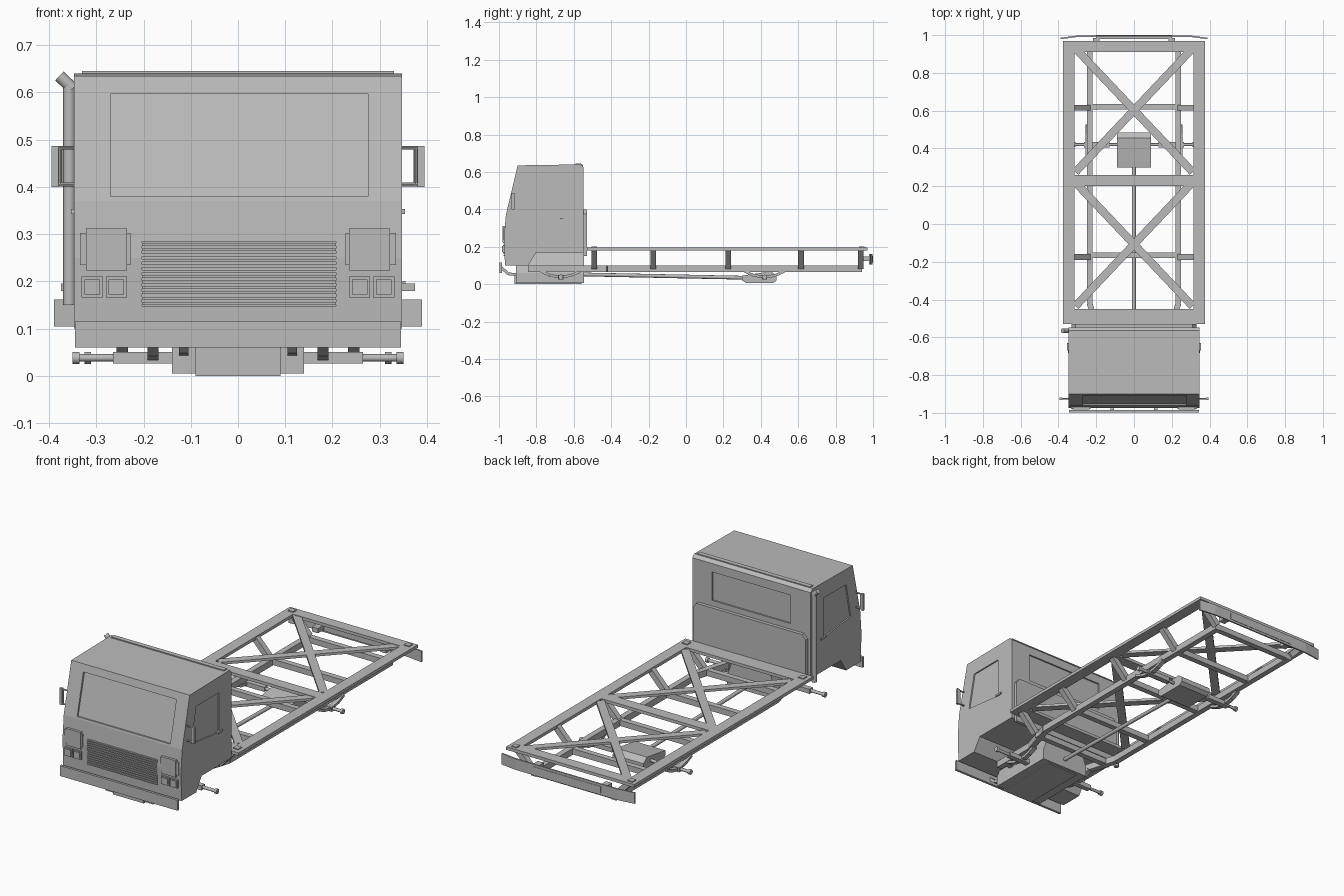
import bpy, bmesh, math
from mathutils import Vector, Matrix

old = bpy.data.objects.get("Cube")
if old:
    bpy.data.objects.remove(old, do_unlink=True)

grey = bpy.data.materials.new("plain grey")
grey.use_nodes = True
grey.diffuse_color = (0.5, 0.5, 0.5, 1)
grey.node_tree.nodes["Principled BSDF"].inputs["Base Color"].default_value = (0.5, 0.5, 0.5, 1)


def finish(name, bm):
    bmesh.ops.recalc_face_normals(bm, faces=bm.faces)
    mesh = bpy.data.meshes.new(name)
    bm.to_mesh(mesh)
    bm.free()
    mesh.materials.append(grey)
    ob = bpy.data.objects.new(name, mesh)
    bpy.context.scene.collection.objects.link(ob)
    return ob


def box(name, x, y, z):
    """Box from (min, max) pairs."""
    bm = bmesh.new()
    bmesh.ops.create_cube(bm, size=1)
    for v in bm.verts:
        v.co = [a[0] + (a[1] - a[0]) * (c + 0.5) for a, c in zip((x, y, z), v.co)]
    return finish(name, bm)


def prism(name, profile, lo, hi, axis="x"):
    """Extrude a profile: (y, z) along x, (x, z) along y or (x, y) along z."""
    def put(p, t):
        return {"x": (t, *p), "y": (p[0], t, p[1]), "z": (*p, t)}[axis]
    bm = bmesh.new()
    face = bm.faces.new([bm.verts.new(put(p, lo)) for p in profile])
    out = bmesh.ops.extrude_face_region(bm, geom=[face])["geom"]
    shift = Vector(put((0, 0), hi - lo))
    bmesh.ops.translate(bm, vec=shift, verts=[v for v in out if isinstance(v, bmesh.types.BMVert)])
    return finish(name, bm)


def beam(name, p, q, w, h):
    """Rectangular bar between two points."""
    p, q = Vector(p), Vector(q)
    d = q - p
    bm = bmesh.new()
    bmesh.ops.create_cube(bm, size=1)
    turn = d.to_track_quat("Y", "Z").to_matrix().to_4x4()
    bm.transform(Matrix.Translation((p + q) / 2) @ turn @ Matrix.Diagonal((w, d.length, h, 1)))
    return finish(name, bm)


def rod(name, p, q, r, sides=12):
    """Round bar between two points."""
    p, q = Vector(p), Vector(q)
    d = q - p
    bm = bmesh.new()
    bmesh.ops.create_cone(bm, segments=sides, radius1=r, radius2=r, depth=d.length, cap_ends=True)
    bm.transform(Matrix.Translation((p + q) / 2) @ d.to_track_quat("Z", "Y").to_matrix().to_4x4())
    return finish(name, bm)


def pair(s, a, b):
    return tuple(sorted((s * a, s * b)))


# Cab shell with wheel arch
cab = prism("cab", [(-0.968, 0.1), (-0.973, 0.25), (-0.963, 0.37), (-0.9, 0.635), (-0.565, 0.64),
                    (-0.548, 0.625), (-0.548, 0.17), (-0.8, 0.17), (-0.845, 0.1)], -0.347, 0.347)

# Recesses for the windows and grille
window = [(-0.885, 0.37), (-0.655, 0.345), (-0.655, 0.555), (-0.845, 0.555)]
cutters = [
    prism("windscreen_cut", [(-1.1, 0.38), (-0.952, 0.38), (-0.897, 0.597), (-1.1, 0.597)], -0.27, 0.275),
    prism("left_window_cut", window, 0.34, 0.4),
    prism("right_window_cut", window, -0.4, -0.34),
    box("rear_window_cut", (-0.23, 0.23), (-0.556, -0.5), (0.43, 0.58)),
    box("grille_cut", (-0.203, 0.207), (-1.1, -0.955), (0.148, 0.284)),
]
bpy.context.view_layer.objects.active = cab
for cut in cutters:
    cut.hide_render = True
    mod = cab.modifiers.new("recess", "BOOLEAN")
    mod.operation = "DIFFERENCE"
    mod.solver = "EXACT"
    mod.object = cut
    bpy.ops.object.modifier_apply(modifier=mod.name)
    bpy.data.objects.remove(cut, do_unlink=True)

# Grille slats
for i in range(12):
    z = 0.149 + i * 0.0114
    beam("grille_slat", (-0.203, -0.967, z + 0.004), (0.207, -0.967, z + 0.004), 0.016, 0.006)

# Cab rear panel and roof strip
prism("cab_rear_panel", [(-0.33, 0.15), (0.33, 0.15), (0.33, 0.375), (0.31, 0.4), (-0.31, 0.4), (-0.33, 0.375)],
      -0.548, -0.53, "y")
box("roof_strip", (-0.33, 0.33), (-0.59, -0.565), (0.636, 0.645))

# Front bumper
box("front_bumper", (-0.345, 0.345), (-0.998, -0.985), (0.06, 0.115))

for s in (-1, 1):
    # Lamps
    box("headlamp", pair(s, 0.235, 0.322), (-0.981, -0.95), (0.223, 0.312))
    box("headlamp_clip", pair(s, 0.228, 0.334), (-0.977, -0.955), (0.235, 0.302))
    for x in (0.235, 0.286):
        box("small_lamp", pair(s, x, x + 0.045), (-0.979, -0.95), (0.166, 0.21))
        box("small_lamp_lens", pair(s, x + 0.006, x + 0.039), (-0.983, -0.95), (0.172, 0.204))
    # Mirrors and handles
    for z in (0.405, 0.483):
        rod("mirror_arm", (s * 0.34, -0.925, z), (s * 0.388, -0.925, z), 0.004, 8)
    rod("mirror_post", (s * 0.376, -0.925, 0.405), (s * 0.376, -0.925, 0.483), 0.004, 8)
    box("mirror", pair(s, 0.38, 0.395), (-0.932, -0.918), (0.4, 0.487))
    box("door_handle", pair(s, 0.34, 0.354), (-0.67, -0.63), (0.343, 0.353))
    # Bumper arms
    beam("front_bumper_arm", (s * 0.115, -0.99, 0.09), (s * 0.115, -0.95, 0.055), 0.02, 0.015)
    beam("front_bumper_arm", (s * 0.115, -0.95, 0.055), (s * 0.115, -0.9, 0.05), 0.02, 0.015)
    beam("rear_bumper_arm", (s * 0.2, 0.93, 0.135), (s * 0.2, 0.985, 0.135), 0.035, 0.025)

    # Ladder frame rails
    path = [(0.18, -0.845), (0.18, -0.6), (0.235, -0.42), (0.235, 0.94)]
    for a, b in zip(path, path[1:]):
        beam("chassis_rail", (s * a[0], a[1], 0.083), (s * b[0], b[1], 0.083), 0.03, 0.034)

    # Upper bed side rail, posts and corner pads
    box("bed_side_rail", pair(s, 0.315, 0.375), (-0.53, 0.97), (0.18, 0.196))
    for y in (-0.49, -0.175, 0.225, 0.615, 0.935):
        beam("bed_post", (s * 0.24, y, 0.09), (s * 0.33, y, 0.185), 0.03, 0.03)
    for y in (-0.49, 0.94):
        box("corner_pad", pair(s, 0.325, 0.355), (y - 0.015, y + 0.015), (0.19, 0.201))

    # Axle ends, springs and hubs
    for y, x, tip in ((-0.67, 0.18, 0.35), (0.42, 0.245, 0.325)):
        rod("axle", (0, y, 0.038), (s * tip, y, 0.038), 0.008)
        rod("axle_flange", (s * (tip - 0.014), y, 0.038), (s * tip, y, 0.038), 0.013)
        box("axle_block", pair(s, 0.13, 0.265), (y - 0.014, y + 0.014), (0.026, 0.05))
        spring = [(-0.105, 0.068), (-0.06, 0.048), (-0.02, 0.04), (0.02, 0.04), (0.06, 0.048), (0.105, 0.068)]
        for a, b in zip(spring, spring[1:]):
            beam("leaf_spring", (s * x, y + a[0], a[1]), (s * x, y + b[0], b[1]), 0.024, 0.014)

# Bed cross beams and diagonals
for a, b in ((-0.53, -0.45), (0.2, 0.26), (0.91, 0.97)):
    box("bed_cross_beam", (-0.32, 0.32), (a, b), (0.18, 0.196))
for a, b in ((-0.45, 0.2), (0.26, 0.91)):
    for s in (-1, 1):
        beam("bed_diagonal", (-s * 0.31, a + 0.015, 0.187), (s * 0.31, b + 0.02, 0.187), 0.042, 0.013)

# Chassis cross members
for y in (-0.8, -0.48, -0.165, 0.225, 0.62, 0.925):
    w = 0.18 if y < -0.6 else 0.235
    beam("chassis_cross_member", (-w, y, 0.084), (w, y, 0.084), 0.03, 0.03)

# Engine housing and gearbox
prism("engine_housing", [(-0.14, 0.005), (0.14, 0.005), (0.14, 0.06), (0.1, 0.17), (-0.1, 0.17), (-0.14, 0.06)],
      -0.91, -0.545, "y")
box("sump_nose", (-0.09, 0.09), (-0.918, -0.56), (0.0, 0.06))

# Drive shaft and rear differential
rod("drive_shaft", (0, -0.56, 0.052), (0, 0.32, 0.034), 0.01)
prism("differential", [(0.3, 0.02), (0.32, 0.006), (0.465, 0.006), (0.485, 0.02),
                       (0.485, 0.045), (0.455, 0.068), (0.33, 0.05), (0.3, 0.045)], -0.09, 0.09)

# Exhaust stack
rod("exhaust_stack", (-0.357, -0.565, 0.15), (-0.357, -0.565, 0.615), 0.013)
rod("exhaust_tip", (-0.35, -0.565, 0.608), (-0.378, -0.565, 0.635), 0.013)

# Rear bumper with swept ends and thicker centre
prism("rear_bumper", [(-0.39, 0.978), (-0.3, 0.99), (0.3, 0.99), (0.39, 0.978), (0.39, 0.986),
                      (0.3, 0.998), (-0.3, 0.998), (-0.39, 0.986)], 0.104, 0.162, "z")
box("rear_bumper_plate", (-0.2, 0.2), (0.98, 1.0), (0.115, 0.15))

for ob in bpy.context.scene.objects:
    ob.select_set(ob.name.startswith(("exhaust", "axle", "drive", "mirror")) and ob.type == "MESH")
bpy.ops.object.shade_smooth_by_angle(angle=math.radians(35))
